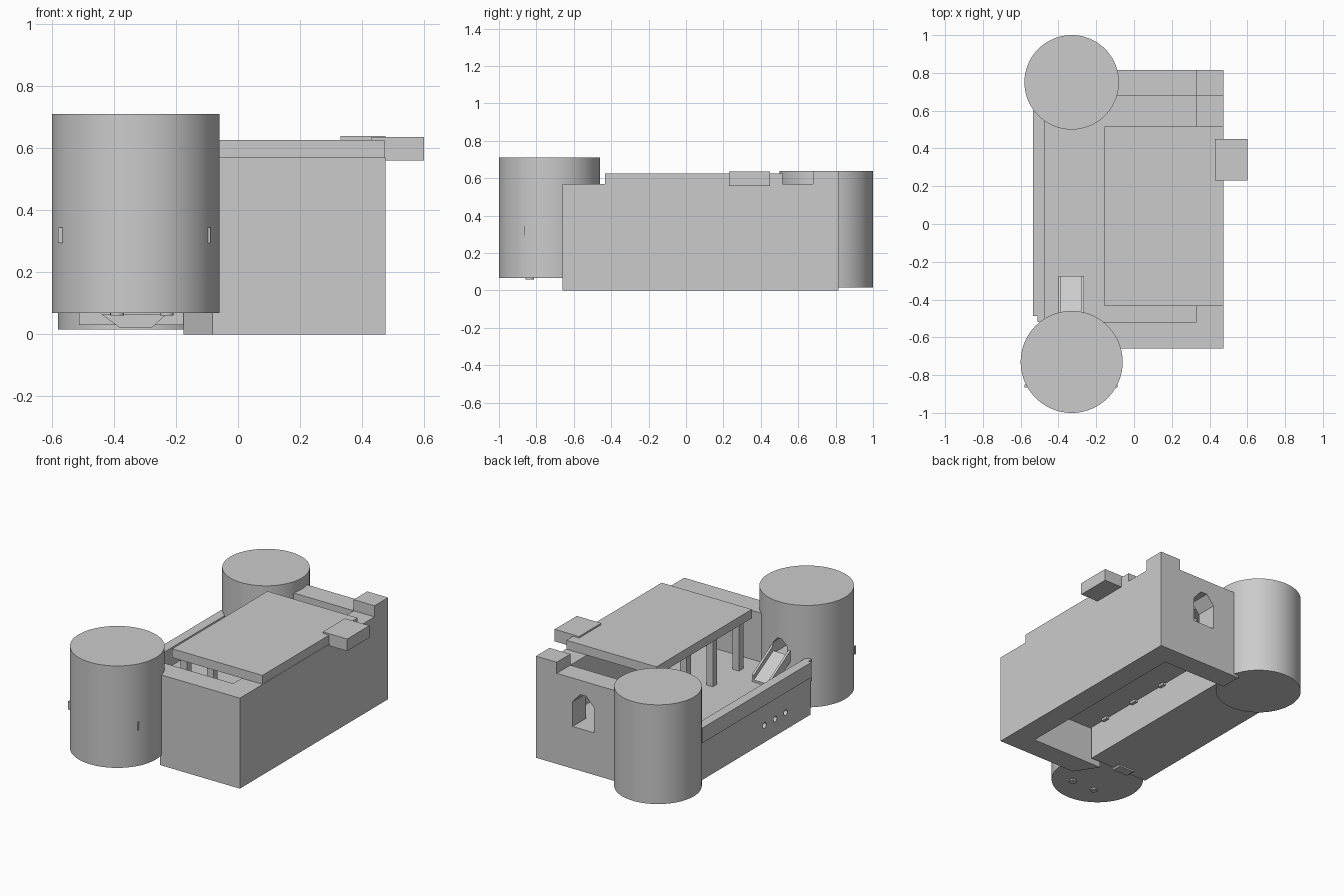
import bpy, bmesh, math
from mathutils import Vector

if "Cube" in bpy.data.objects:
    bpy.data.objects.remove(bpy.data.objects["Cube"])


def prism(name, pts, axis, a, b):
    """Extrude a 2D profile along an axis from a to b."""
    def place(p, t):
        return {'x': (t, p[0], p[1]), 'y': (p[0], t, p[1]), 'z': (p[0], p[1], t)}[axis]
    bm = bmesh.new()
    face = bm.faces.new([bm.verts.new(place(p, a)) for p in pts])
    ext = bmesh.ops.extrude_face_region(bm, geom=[face])
    move = Vector(place((0, 0), b - a))
    bmesh.ops.translate(bm, vec=move, verts=[v for v in ext['geom'] if isinstance(v, bmesh.types.BMVert)])
    bmesh.ops.recalc_face_normals(bm, faces=bm.faces)
    mesh = bpy.data.meshes.new(name)
    bm.to_mesh(mesh)
    bm.free()
    ob = bpy.data.objects.new(name, mesh)
    bpy.context.collection.objects.link(ob)
    return ob


def box(name, x0, x1, y0, y1, z0, z1):
    return prism(name, [(x0, y0), (x1, y0), (x1, y1), (x0, y1)], 'z', z0, z1)


def circle(cx, cy, r, n):
    return [(cx + r * math.cos(2 * math.pi * i / n), cy + r * math.sin(2 * math.pi * i / n)) for i in range(n)]


def select(ob):
    bpy.ops.object.select_all(action='DESELECT')
    ob.select_set(True)
    bpy.context.view_layer.objects.active = ob


def cut(ob, cutter):
    mod = ob.modifiers.new("cut", 'BOOLEAN')
    mod.operation, mod.solver, mod.object = 'DIFFERENCE', 'EXACT', cutter
    select(ob)
    bpy.ops.object.modifier_apply(modifier=mod.name)
    bpy.data.objects.remove(cutter)


def doorway(cx, half, z0, z1, z2, y0, y1):
    """Door cutter with chamfered head."""
    pts = [(cx - half, z0), (cx + half, z0), (cx + half, z1), (cx + half * .3, z2),
           (cx - half * .3, z2), (cx - half, z1)]
    return prism("door_cutter", pts, 'y', y0, y1)


# Round towers
front_tower = prism("front_tower", circle(-.33, -.73, .27, 96), 'z', .068, .71)
back_tower = prism("back_tower", circle(-.33, .75, .25, 96), 'z', .015, .64)
cut(front_tower, doorway(-.33, .05, .37, .44, .48, -.6, -.4))
for tower in (front_tower, back_tower):
    select(tower)
    bpy.ops.object.shade_smooth_by_angle(angle=math.radians(30))

# Front tower loopholes and underside pegs
for i, x in enumerate((-.573, -.095)):
    box(f"loophole_{i}", x - .007, x + .007, -.865, -.85, .295, .345)
for i, x in enumerate((-.39, -.23)):
    prism(f"peg_{i}", circle(x, -.835, .022, 16), 'z', .06, .08)

# Tall outer walls
prism("front_wall", [(-.083, -.66), (.475, -.66), (.475, -.52), (-.175, -.52)], 'z', 0, .57)
box("right_wall", .33, .475, -.52, .68, 0, .57)
back_wall = box("back_wall", -.12, .475, .68, .815, 0, .57)
cut(back_wall, doorway(.145, .075, .265, .42, .48, .6, .9))
box("corner_turret", .33, .475, .68, .815, .57, .64)

# Courtyard base with drain holes, floor and parapet
base = box("courtyard_base", -.512, -.1, -.51, .68, .03, .24)
for y in (-.05, -.155, -.26):
    cut(base, prism("hole_cutter", circle(y, .137, .018, 16), 'x', -.6, -.44))
box("courtyard_floor", -.512, .33, -.52, .68, .24, .262)
box("left_parapet_core", -.512, -.475, -.52, .6, .262, .375)
box("left_parapet_band", -.535, -.5, -.487, .6, .28, .375)
prism("lower_corbel", [(-.44, .065), (-.38, .02), (-.28, .02), (-.23, .065)], 'y', -.52, -.46)

# Gallery roof on columns
box("gallery_roof", -.155, .473, -.433, .515, .57, .626)
for i, y in enumerate((-.37, -.11, .15, .41)):
    box(f"column_{i}", -.125, -.08, y - .022, y + .022, .225, .57)
box("right_projection", .43, .60, .23, .45, .56, .636)

# Ramp with two side rails up to the tower door
prism("ramp", [(-.275, .262), (-.275, .275), (-.47, .385), (-.47, .35), (-.31, .262)], 'x', -.395, -.27)
for i, x in enumerate((-.40, -.28)):
    prism(f"ramp_rail_{i}", [(-.275, .262), (-.275, .305), (-.47, .42), (-.47, .35), (-.31, .262)], 'x', x, x + .014)
